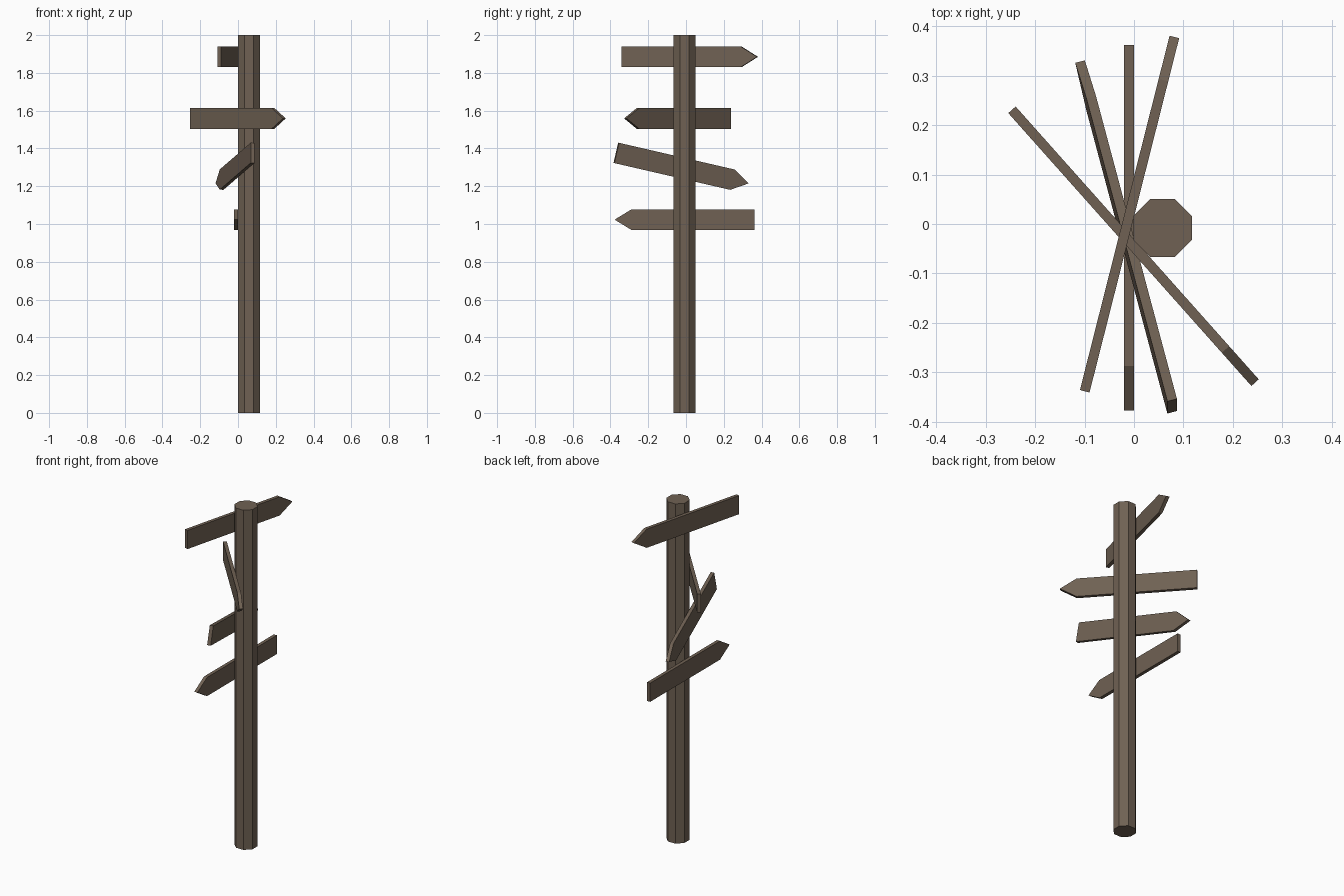
import bpy
import bmesh
from math import radians, cos, pi
from mathutils import Matrix

cube = bpy.data.objects.get("Cube")
if cube:
    bpy.data.objects.remove(cube, do_unlink=True)

# Single weathered wood colour
WOOD = (0.16, 0.12, 0.087, 1.0)
wood = bpy.data.materials.new("brown_wood")
wood.use_nodes = True
wood.diffuse_color = WOOD
bsdf = wood.node_tree.nodes["Principled BSDF"]
bsdf.inputs["Base Color"].default_value = WOOD
bsdf.inputs["Roughness"].default_value = 0.9


def finish(name, bm):
    """Turn a bmesh into a flat shaded wooden object."""
    bmesh.ops.recalc_face_normals(bm, faces=bm.faces)
    mesh = bpy.data.meshes.new(name)
    bm.to_mesh(mesh)
    bm.free()
    mesh.materials.append(wood)
    obj = bpy.data.objects.new(name, mesh)
    bpy.context.collection.objects.link(obj)
    return obj


def arrow_board(name, centre, yaw, tilt=0, length=0.74, height=0.11,
                thick=0.02, tip=0.09):
    """Board pointing along +y, turned by yaw, then tilted about x."""
    bm = bmesh.new()
    half, top = length / 2, height / 2
    outline = [(-half, -top), (half - tip, -top), (half, 0),
               (half - tip, top), (-half, top)]
    face = bm.faces.new([bm.verts.new((-thick / 2, y, z)) for y, z in outline])
    side = bmesh.ops.extrude_face_region(bm, geom=[face])["geom"]
    moved = [v for v in side if isinstance(v, bmesh.types.BMVert)]
    bmesh.ops.translate(bm, verts=moved, vec=(thick, 0, 0))
    obj = finish(name, bm)
    obj.matrix_world = (Matrix.Translation(centre)
                        @ Matrix.Rotation(radians(tilt), 4, "X")
                        @ Matrix.Rotation(radians(yaw), 4, "Z"))
    return obj


# Eight sided post with flats facing the axes
bm = bmesh.new()
radius = 0.059 / cos(pi / 8)
bmesh.ops.create_cone(bm, cap_ends=True, segments=8, radius1=radius,
                      radius2=radius, depth=2)
# Make sure a flat, not a corner, faces the front
if any(abs(v.co.x) < 0.001 for v in bm.verts):
    bmesh.ops.rotate(bm, verts=bm.verts, matrix=Matrix.Rotation(pi / 8, 3, "Z"))
post = finish("post", bm)
post.location = (0.058, -0.008, 1)

# Arrow boards, from the top down
arrow_board("top_sign", (-0.009, 0.02, 1.885), yaw=-14.2)
arrow_board("upper_sign", (-0.001, -0.045, 1.559), yaw=-138.3)
arrow_board("tilted_sign", (-0.016, -0.02, 1.296), yaw=14.6, tilt=-13)
arrow_board("lower_sign", (-0.01, -0.008, 1.023), yaw=180)
